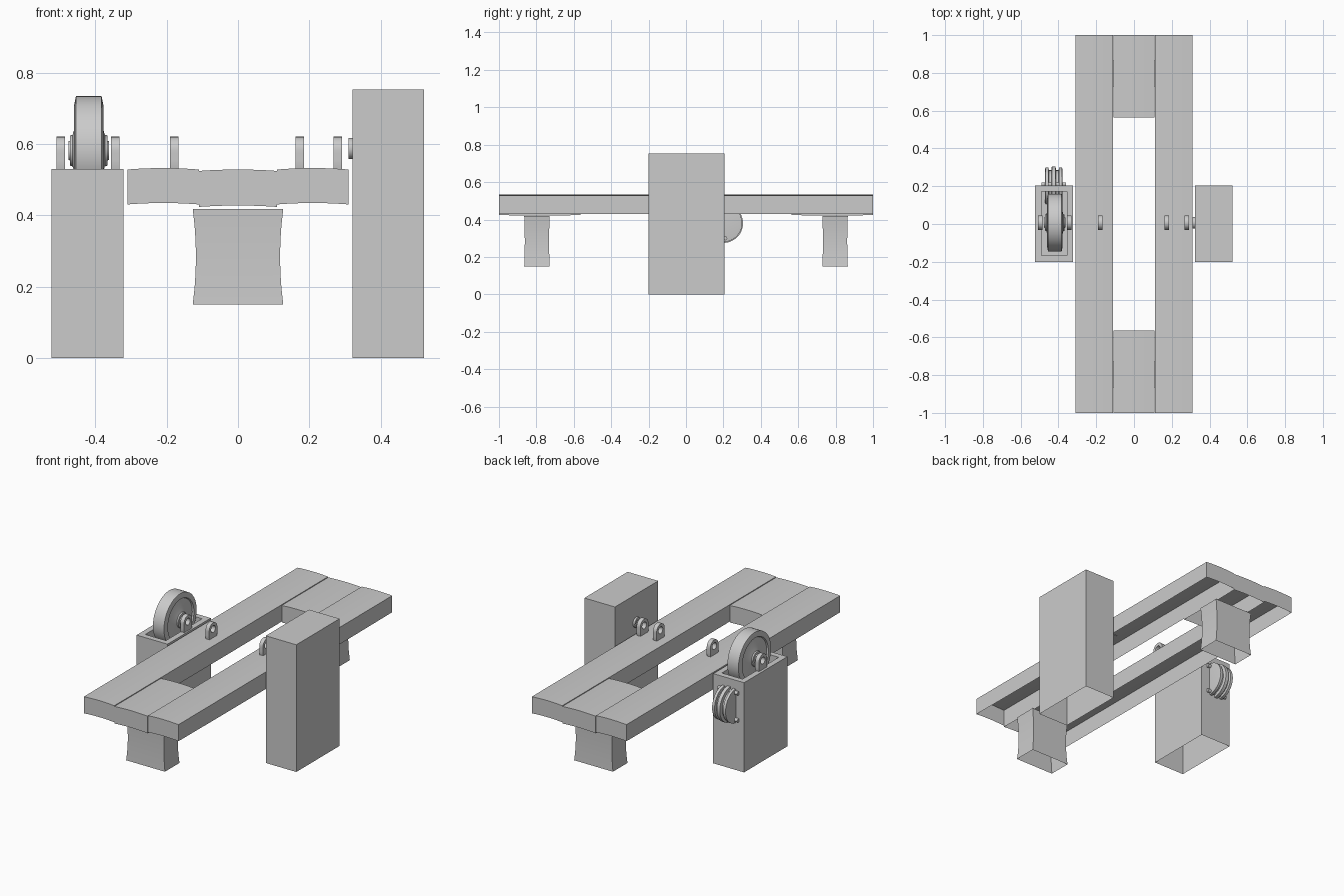
import bpy, bmesh
from math import cos, sin, pi, tau
from mathutils import Vector

if "Cube" in bpy.data.objects:
    bpy.data.objects.remove(bpy.data.objects["Cube"])


def finish(name, bm):
    bmesh.ops.recalc_face_normals(bm, faces=bm.faces)
    me = bpy.data.meshes.new(name)
    bm.to_mesh(me)
    bm.free()
    ob = bpy.data.objects.new(name, me)
    bpy.context.collection.objects.link(ob)
    return ob


def shell(name, lo, hi, cuts=0, warp=None, pocket=None):
    """Box with an open underside, optional gentle warp and a sunk top pocket."""
    bm = bmesh.new()
    bmesh.ops.create_cube(bm, size=1)
    lo, hi = Vector(lo), Vector(hi)
    for v in bm.verts:
        v.co = [lo[i] + (v.co[i] + 0.5) * (hi[i] - lo[i]) for i in range(3)]
    bm.normal_update()
    bmesh.ops.delete(bm, geom=[f for f in bm.faces if f.normal.z < -0.9], context='FACES_ONLY')
    if cuts:
        bmesh.ops.subdivide_edges(bm, edges=bm.edges[:], cuts=cuts, use_grid_fill=True)
    if warp:
        mid, half = (lo + hi) / 2, (hi - lo) / 2
        for v in bm.verts:
            u = Vector([(v.co[i] - mid[i]) / half[i] for i in range(3)])
            v.co += Vector(warp(u))
    if pocket:
        bm.normal_update()
        top = [f for f in bm.faces if f.normal.z > 0.9]
        bmesh.ops.inset_individual(bm, faces=top, thickness=pocket[0], depth=0)
        bmesh.ops.inset_individual(bm, faces=top, thickness=0, depth=-pocket[1])
    return finish(name, bm)


def lathe(name, profile, centre, n=48):
    """Turn (offset along x, radius) points about an x axis."""
    bm = bmesh.new()
    rings = []
    for x, r in profile:
        rings.append([bm.verts.new((centre[0] + x, centre[1] + r * cos(tau * k / n),
                                    centre[2] + r * sin(tau * k / n))) for k in range(n)])
    for a, b in zip(rings, rings[1:]):
        for k in range(n):
            j = (k + 1) % n
            bm.faces.new((a[k], a[j], b[j], b[k]))
    bm.faces.new(rings[0])
    bm.faces.new(rings[-1])
    return finish(name, bm)


def mirrored(half):
    """Extend a half profile (axle end to rim) to both sides."""
    return [(-x, r) for x, r in half] + [(x, r) for x, r in reversed(half)]


def bearing(name, x, width, z=0.58, r=0.038, hole=0.02, foot=0.05, n=32):
    """Upright ring with a square foot; foot=None gives a plain ring."""
    bm = bmesh.new()
    loops = []
    for dx, inner in ((-1, 0), (1, 0), (1, 1), (-1, 1)):
        loop = []
        for k in range(n):
            c, s = cos(tau * k / n), sin(tau * k / n)
            y, h = r * c, r * s
            if inner:
                y, h = hole * c, hole * s
            elif foot and s < -1e-6:
                t = min(r / max(abs(c), 1e-6), foot / -s)
                y, h = t * c, t * s
            loop.append(bm.verts.new((x + dx * width / 2, 0.007 + y, z + h)))
        loops.append(loop)
    for i in range(4):
        a, b = loops[i], loops[(i + 1) % 4]
        for k in range(n):
            j = (k + 1) % n
            bm.faces.new((a[k], a[j], b[j], b[k]))
    return finish(name, bm)


# Long side beams, slightly crowned
def crown(u):
    return (0, 0, 0.004 * (1 - u.x ** 2) - 0.002 + (0.003 * u.y ** 2 if u.z < 0 else 0))


for side, s in (("left", -1), ("right", 1)):
    a, b = sorted((s * 0.11, s * 0.31))
    shell(side + "_beam", (a, -1, 0.43), (b, 1, 0.531), 5, crown)


# End blocks between the beams, and their flared legs
def flare(u):
    return (0.009 * u.x * u.z ** 2, 0.003 * u.y * u.z ** 2, 0)


for end, s in (("front", -1), ("back", 1)):
    a, b = sorted((s * 0.565, s * 1.0))
    shell(end + "_end_block", (-0.109, a, 0.423), (0.109, b, 0.527), 5, crown)
    a, b = sorted((s * 0.732, s * 0.862))
    shell(end + "_leg", (-0.118, a, 0.15), (0.118, b, 0.418), 5, flare)

# Side posts; the short one has a pocket for the wheel
shell("short_post", (-0.524, -0.2, 0), (-0.322, 0.205, 0.531), pocket=(0.047, 0.12))
shell("tall_post", (0.322, -0.2, 0), (0.522, 0.205, 0.753))

# Large wheel
lathe("wheel", mirrored([(0.057, 0.018), (0.057, 0.026), (0.052, 0.028), (0.052, 0.042),
                         (0.045, 0.045), (0.038, 0.07), (0.032, 0.118), (0.04, 0.122),
                         (0.041, 0.128), (0.036, 0.153)]), (-0.419, 0.007, 0.582))

# Axle bearings in a row across the bench
for i, x in enumerate((-0.497, -0.344, -0.179, 0.173, 0.28)):
    bearing("bearing_%d" % (i + 1), x, 0.024, z=0.583, foot=0.053)
bearing("tall_post_bearing", 0.317, 0.014, z=0.588, r=0.03, hole=0.016, foot=None)

# Grooved pulley half sunk into the back of the short post, with cross pins
lathe("pulley", mirrored([(0.046, 0.088), (0.044, 0.1), (0.028, 0.1), (0.026, 0.085),
                          (0.012, 0.085), (0.01, 0.105)]), (-0.425, 0.2, 0.38))
for name, z in (("lower", 0.3), ("upper", 0.46)):
    lathe(name + "_pulley_pin", [(-0.065, 0.011), (0.065, 0.011)], (-0.425, 0.21, z), 16)

# Smooth shading with sharp edges kept
for ob in bpy.context.scene.objects:
    ob.select_set(True)
    bpy.context.view_layer.objects.active = ob
bpy.ops.object.shade_smooth_by_angle(angle=pi / 6)
